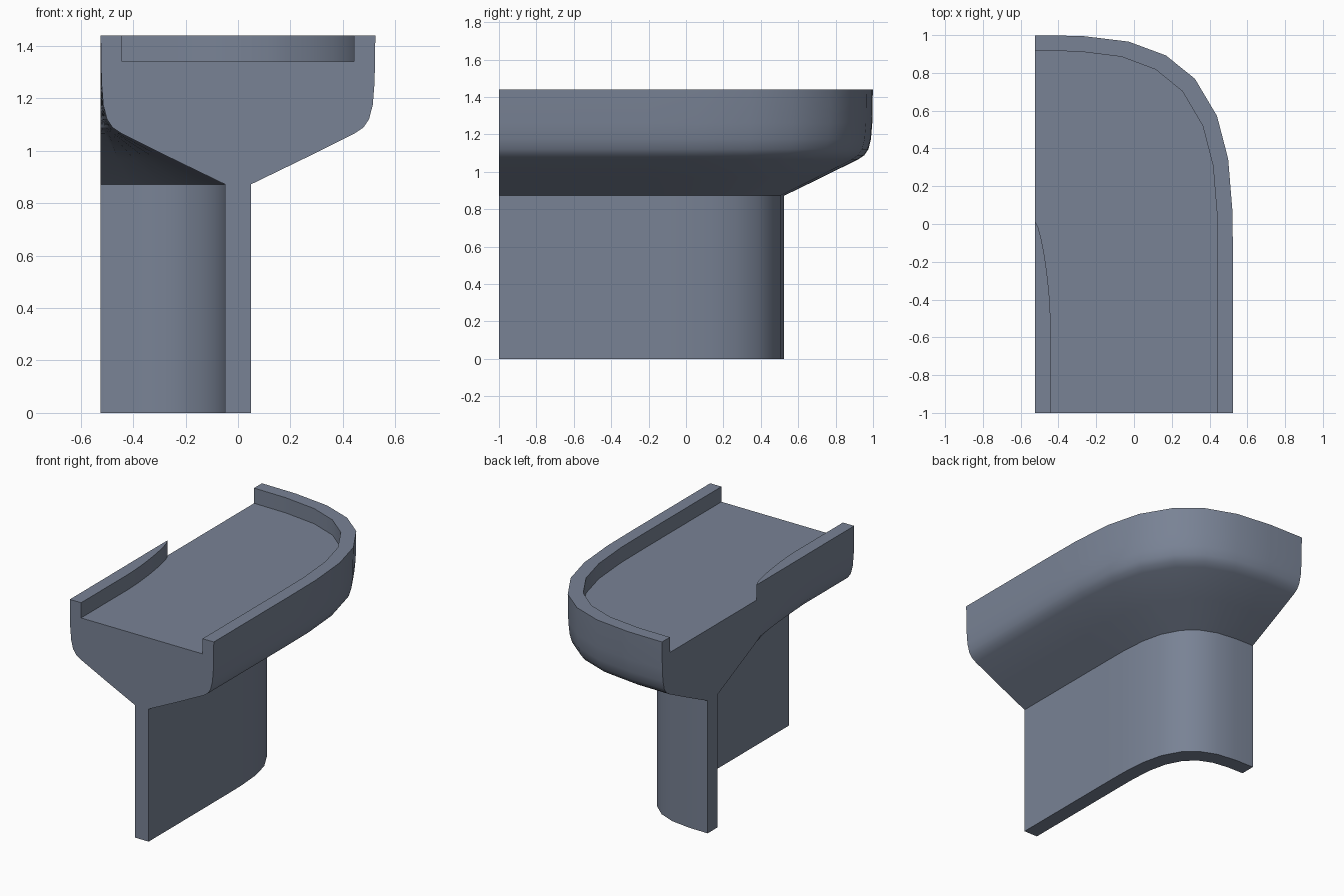
import bpy, bmesh
from math import cos, sin, radians

if "Cube" in bpy.data.objects:
    bpy.data.objects.remove(bpy.data.objects["Cube"])

# Half cross-section: (sideways offset, height), foot to channel floor
half = [(0.05, 0), (0.05, 0.872), (0.25, 0.969), (0.445, 1.066), (0.478, 1.088), (0.5, 1.12),
        (0.514, 1.175), (0.521, 1.26), (0.524, 1.44), (0.442, 1.44), (0.442, 1.34)]
profile = half + [(-d, z) for d, z in reversed(half)]

END_X = -0.525
angles = [0, 12.5, 25, 35, 45, 54, 64, 76.5, 90]


def corner_point(d, deg):
    """Point on the rounded corner line that runs at sideways offset d."""
    t = max(0, -d / 0.525)
    n = 3.25 - 2.5 * t * t
    y0 = -0.2 - 0.42 * t * t
    c, s = max(cos(radians(deg)), 0), sin(radians(deg))
    r = (c ** n + s ** n) ** (-1 / n)
    end_y = 0.475 + d - 0.02 * t * t
    return END_X + (d + 0.525) * r * c, y0 + (end_y - y0) * r * s


# Sweep the cross-section along the straight run and around the corner
bm = bmesh.new()
rings = [[bm.verts.new((d, -1, z)) for d, z in profile]]
for a in angles:
    rings.append([bm.verts.new((*corner_point(d, a), z)) for d, z in profile])
count = len(profile)
for r0, r1 in zip(rings, rings[1:]):
    for i in range(count):
        j = (i + 1) % count
        bm.faces.new((r0[i], r0[j], r1[j], r1[i]))

# Flat end caps
bm.faces.new(rings[0])
bm.faces.new(list(reversed(rings[-1])))
bmesh.ops.recalc_face_normals(bm, faces=bm.faces)

mesh = bpy.data.meshes.new("corner_channel_wall")
bm.to_mesh(mesh)
bm.free()
wall = bpy.data.objects.new("corner_channel_wall", mesh)
bpy.context.collection.objects.link(wall)

# Slate blue-grey colour
slate = bpy.data.materials.new("slate")
slate.diffuse_color = (0.19, 0.225, 0.30, 1)
slate.use_nodes = True
slate.node_tree.nodes["Principled BSDF"].inputs["Base Color"].default_value = slate.diffuse_color
mesh.materials.append(slate)

bpy.context.view_layer.objects.active = wall
wall.select_set(True)
bpy.ops.object.shade_smooth_by_angle(angle=radians(25))
